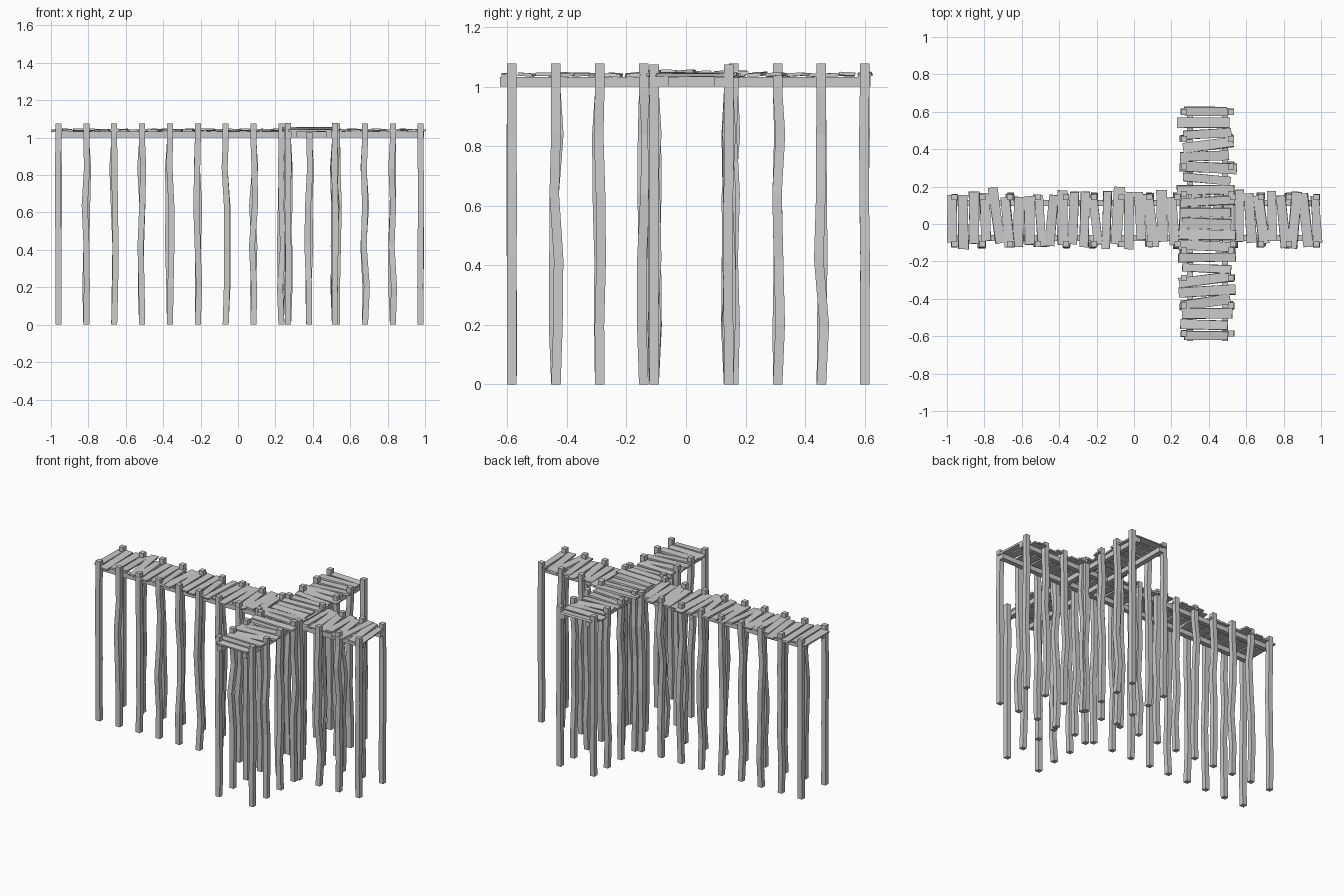
import bpy, bmesh, math, random
from mathutils import Matrix, Vector

random.seed(7)
rnd = random.uniform
cube = bpy.data.objects.get("Cube")
if cube:
    bpy.data.objects.remove(cube, do_unlink=True)

wood = bpy.data.materials.new("weathered_grey")
wood.use_nodes = True
GREY = (0.6, 0.6, 0.6, 1)
wood.diffuse_color = GREY
wood.node_tree.nodes["Principled BSDF"].inputs["Base Color"].default_value = GREY


def finish(bm, name):
    bmesh.ops.recalc_face_normals(bm, faces=bm.faces)
    mesh = bpy.data.meshes.new(name)
    bm.to_mesh(mesh)
    bm.free()
    mesh.materials.append(wood)
    obj = bpy.data.objects.new(name, mesh)
    bpy.context.collection.objects.link(obj)
    return obj


def box(name, center, size, yaw=0, roll=0, pitch=0, wobble=0):
    """Box with optional tilt and slightly uneven corners."""
    bm = bmesh.new()
    bmesh.ops.create_cube(bm, size=1)
    for v in bm.verts:
        v.co = Vector(v.co[i] * size[i] for i in range(3))
        v.co.x += rnd(-wobble, wobble)
        v.co.y += rnd(-wobble, wobble)
    turn = (Matrix.Rotation(yaw, 4, 'Z') @ Matrix.Rotation(roll, 4, 'X')
            @ Matrix.Rotation(pitch, 4, 'Y'))
    bm.transform(Matrix.Translation(center) @ turn)
    return finish(bm, name)


def post(name, x, y, top=1.075, bend=0.01):
    """Square pile whose shaft wanders a little between foot and deck."""
    bm = bmesh.new()
    h = 0.016
    rings = []
    for z in (0, 0.2, 0.42, 0.64, 0.84, 0.98, top):
        free = bend if 0.1 < z < 0.95 else 0
        dx, dy = rnd(-free, free), rnd(-free, free)
        rings.append([bm.verts.new((x + dx + sx * h, y + dy + sy * h, z))
                      for sx, sy in ((-1, -1), (1, -1), (1, 1), (-1, 1))])
    for a, b in zip(rings, rings[1:]):
        for i in range(4):
            j = (i + 1) % 4
            bm.faces.new((a[i], a[j], b[j], b[i]))
    bm.faces.new(rings[0])
    bm.faces.new(rings[-1])
    return finish(bm, name)


# Long walkway: piles, stringers, boards
for i in range(14):
    x = -0.96 + i * 0.149
    top = 1.03 if i == 9 else 1.075
    bend = 0.003 if i in (0, 13) else 0.01
    post("walkway_front_post", x, -0.107, top, bend)
    post("walkway_back_post", x, 0.143, top, bend)
for y in (-0.075, 0.111):
    box("walkway_stringer", (0.01, y, 1.016), (1.97, 0.032, 0.032))

lean = {4: 8, 5: 6, 8: 4, 9: -5, 13: 6, 18: 6, 20: 5, 28: 8, 30: 6, 31: -5, 32: 6}
for i in range(34):
    x = -0.972 + i * 0.059
    yaw = math.radians(lean.get(i, rnd(-4, 4)))
    box("walkway_board", (x, 0.028 + rnd(-0.02, 0.02), 1.039 + rnd(0, 0.003)),
        (rnd(0.045, 0.056), rnd(0.25, 0.31), 0.011), yaw,
        rnd(-0.02, 0.02), rnd(-0.1, 0.1), 0.003)

# Crossing jetty: piles, stringers, boards
for y in (-0.585, -0.437, -0.29, -0.142, 0.16, 0.308, 0.455, 0.6):
    bend = 0.003 if abs(y) > 0.5 else 0.01
    post("jetty_right_post", 0.268, y, 1.078, bend)
    post("jetty_left_post", 0.518, y, 1.078, bend)
for x in (0.3, 0.486):
    box("jetty_stringer", (x, -0.003, 1.016), (0.032, 1.245, 0.032))

slant = {2: 0, 3: 8, 4: 3, 5: 7, 8: -3, 14: -5, 17: 8, 18: 3}
for i in range(21):
    y = -0.598 + i * 0.06
    over = 0.008 if -0.15 < y < 0.2 else 0
    end = i in (0, 20)
    yaw = 0 if end else math.radians(slant.get(i, rnd(-3, 3)))
    box("jetty_board", (0.385 + (0 if end else rnd(-0.015, 0.015)), y,
                        1.039 + over + rnd(0, 0.003)),
        (0.23 if end else rnd(0.25, 0.31), rnd(0.045, 0.056), 0.011), yaw,
        rnd(-0.1, 0.1), rnd(-0.02, 0.02), 0.003)
